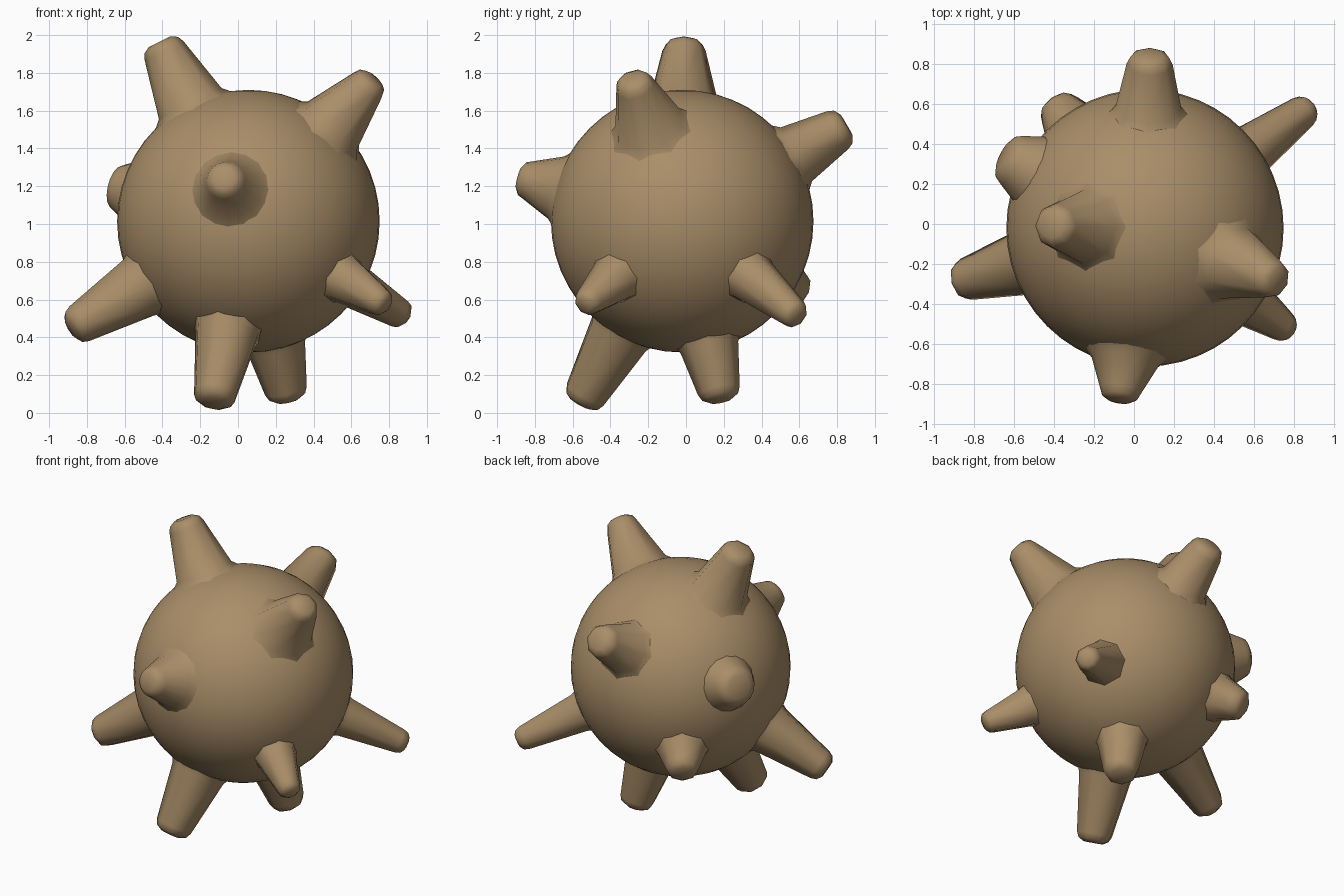
import bpy, bmesh, math
from mathutils import Vector

if "Cube" in bpy.data.objects:
    bpy.data.objects.remove(bpy.data.objects["Cube"])

CENTRE = Vector((0.055, -0.02, 1.015))
R = 0.695

mat = bpy.data.materials.new("tan brown")
mat.diffuse_color = (0.40, 0.27, 0.14, 1)
mat.use_nodes = True
mat.node_tree.nodes["Principled BSDF"].inputs["Base Color"].default_value = mat.diffuse_color


def finish(ob, angle):
    ob.data.materials.append(mat)
    bpy.ops.object.select_all(action='DESELECT')
    ob.select_set(True)
    bpy.context.view_layer.objects.active = ob
    bpy.ops.object.shade_smooth_by_angle(angle=math.radians(angle))


# Round body
bpy.ops.mesh.primitive_uv_sphere_add(segments=48, ring_count=24, radius=R, location=CENTRE)
body = bpy.context.object
body.name = "body"
finish(body, 40)


def spike(name, tip, r_tip, r_base, sides=8, flare=1.25):
    """Tapered stud pointing away from the body centre, with a chamfered tip."""
    axis = Vector(tip) - CENTRE
    length = axis.length
    on_sphere = lambda r: math.sqrt(R * R - r * r)
    r_flare = r_base * flare
    rings = [(on_sphere(r_flare) - 0.008, r_flare),
             (on_sphere(r_base) + 0.025, r_base),
             (length - 0.055, r_tip),
             (length - 0.02, r_tip * 0.86),
             (length, r_tip * 0.55)]
    bm = bmesh.new()
    loops = []
    for z, r in rings:
        loops.append([bm.verts.new((r * math.cos(2 * math.pi * i / sides),
                                    r * math.sin(2 * math.pi * i / sides), z))
                      for i in range(sides)])
    for a, b in zip(loops, loops[1:]):
        for i in range(sides):
            j = (i + 1) % sides
            bm.faces.new((a[i], a[j], b[j], b[i]))
    bm.faces.new(loops[-1])
    me = bpy.data.meshes.new(name)
    bm.to_mesh(me)
    bm.free()
    ob = bpy.data.objects.new(name, me)
    ob.location = CENTRE
    ob.rotation_mode = 'QUATERNION'
    ob.rotation_quaternion = axis.to_track_quat('Z', 'Y')
    bpy.context.collection.objects.link(ob)
    finish(ob, 46)


# Spikes: name, tip centre, tip radius, base radius
spike("top_spike", (-0.415, -0.01, 1.965), 0.115, 0.185)
spike("upper_right_spike", (0.72, -0.285, 1.77), 0.105, 0.19)
spike("front_spike", (-0.075, -0.885, 1.245), 0.105, 0.17, sides=16)
spike("back_spike", (0.08, 0.85, 1.525), 0.115, 0.165)
spike("lower_back_right_spike", (0.885, 0.59, 0.51), 0.085, 0.135, flare=1.1)
spike("lower_front_right_spike", (0.785, -0.54, 0.57), 0.08, 0.13, flare=1.1)
spike("lower_left_spike", (-0.885, -0.29, 0.445), 0.107, 0.17, flare=1.1)
spike("bottom_front_spike", (-0.13, -0.56, 0.05), 0.118, 0.175, flare=1.1)
spike("bottom_back_spike", (0.265, 0.185, 0.065), 0.113, 0.155, flare=1.1)
spike("left_knob", (-0.655, 0.345, 1.20), 0.135, 0.165, sides=16, flare=1.1)
spike("lower_back_left_spike", (-0.40, 0.61, 0.63), 0.11, 0.15, flare=1.15)
